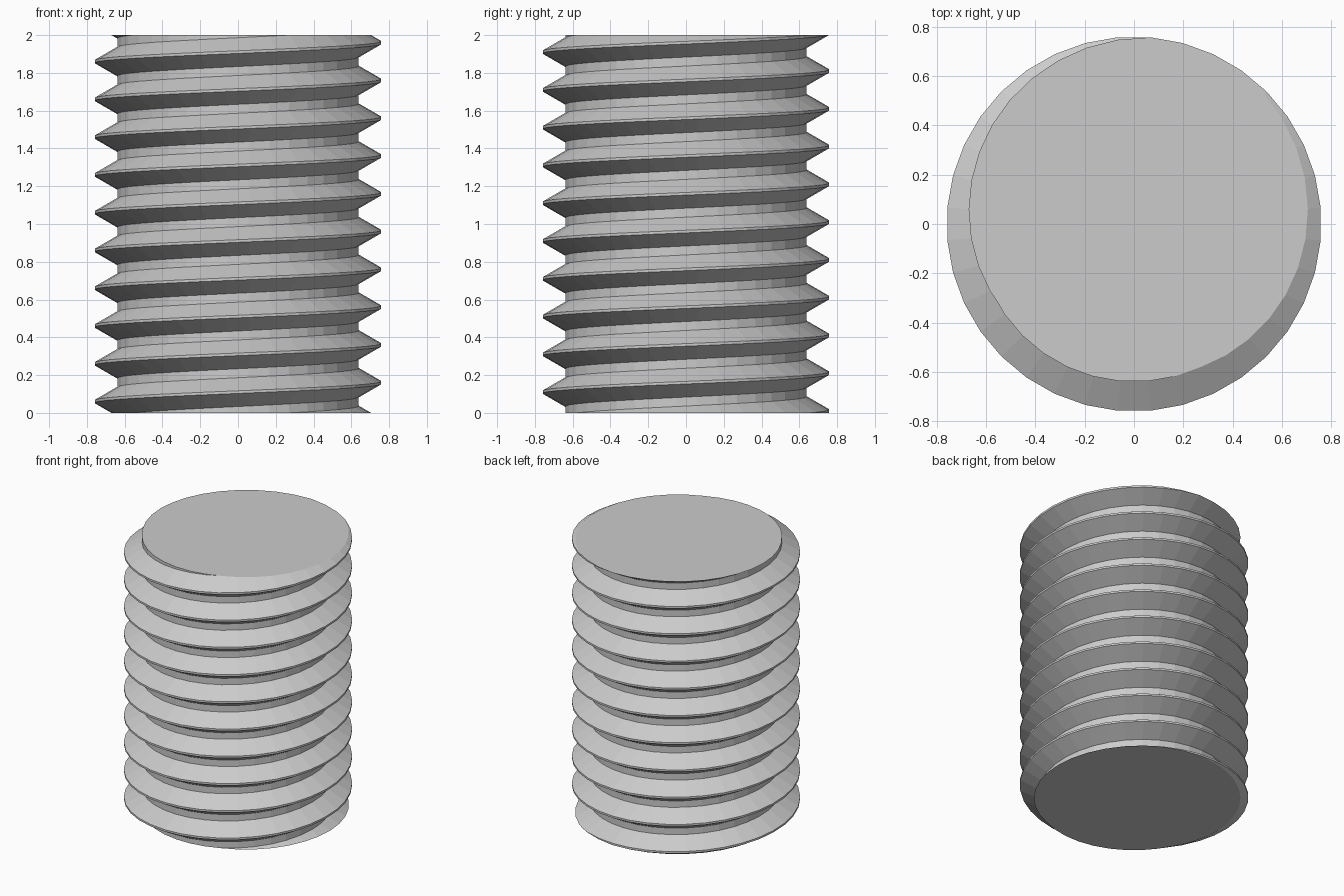
import bpy
import bmesh
import math

cube = bpy.data.objects.get("Cube")
if cube:
    bpy.data.objects.remove(cube, do_unlink=True)

SEGMENTS = 36
PITCH = 0.2
HEIGHT = 2.0
ROOT, CREST = 0.64, 0.76
CREST_FLAT = 0.014
FLANK = (CREST - ROOT) * math.tan(math.radians(30))
CREST_START = 0.16          # height of the crest centre on the +x side
TURNS = 14                  # a few spare turns are trimmed off below

# One thread tooth as (radius, height from crest centre)
half = CREST_FLAT / 2
tooth = [(ROOT, -half - FLANK), (CREST, -half), (CREST, half), (ROOT, half + FLANK)]

steel = bpy.data.materials.new("steel grey")
steel.use_nodes = True
colour = (0.6, 0.6, 0.6, 1)
steel.diffuse_color = colour
steel.node_tree.nodes["Principled BSDF"].inputs["Base Color"].default_value = colour

bm = bmesh.new()

# Vertical columns of teeth, each lifted a little more around the axis
columns = []
for s in range(SEGMENTS):
    turn = (s + 0.5) / SEGMENTS
    a = turn * math.tau
    columns.append([
        bm.verts.new((r * math.cos(a), r * math.sin(a),
                      CREST_START + (k - 2 + turn) * PITCH + z))
        for k in range(TURNS) for r, z in tooth])

# Skin between columns; the last joins the first one turn higher
for s in range(SEGMENTS):
    left = columns[s]
    right = columns[s + 1] if s + 1 < SEGMENTS else columns[0][len(tooth):]
    for i in range(len(right) - 1):
        bm.faces.new((left[i], right[i], right[i + 1], left[i + 1]))

# Trim square at both ends and cap
for z, direction in ((0, -1), (HEIGHT, 1)):
    geom = bm.verts[:] + bm.edges[:] + bm.faces[:]
    bmesh.ops.bisect_plane(bm, geom=geom, dist=1e-5, plane_co=(0, 0, z),
                           plane_no=(0, 0, direction), clear_outer=True)
    rim = [e for e in bm.edges if e.is_boundary
           and all(abs(v.co.z - z) < 1e-4 for v in e.verts)]
    bmesh.ops.holes_fill(bm, edges=rim, sides=0)

bmesh.ops.recalc_face_normals(bm, faces=bm.faces[:])

mesh = bpy.data.meshes.new("threaded_rod")
bm.to_mesh(mesh)
bm.free()
mesh.materials.append(steel)
rod = bpy.data.objects.new("threaded_rod", mesh)
bpy.context.collection.objects.link(rod)
